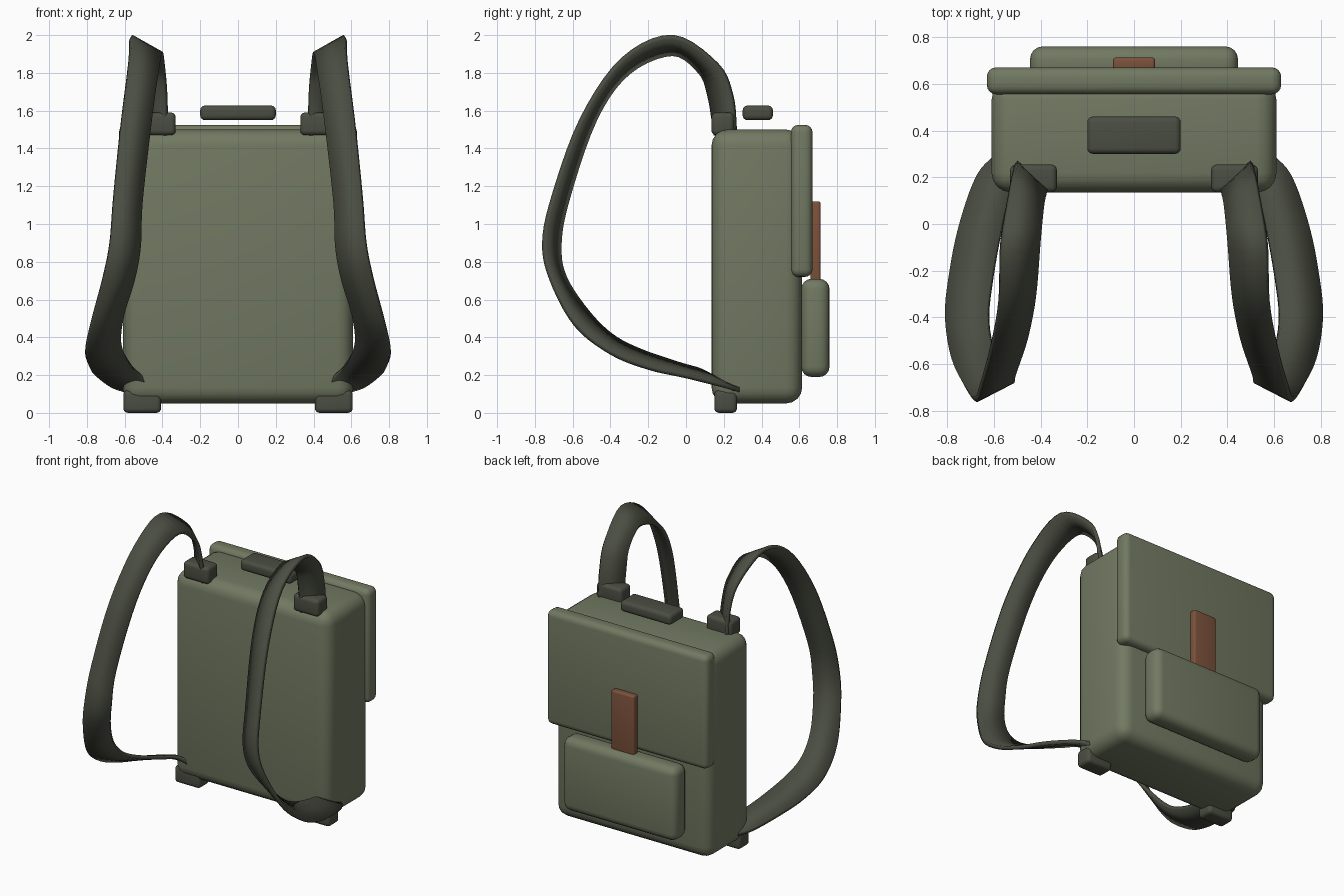
import bpy, bmesh, math
from mathutils import Vector

if "Cube" in bpy.data.objects:
    bpy.data.objects.remove(bpy.data.objects["Cube"])


def material(name, rgb):
    m = bpy.data.materials.new(name)
    m.diffuse_color = (*rgb, 1)
    m.use_nodes = True
    m.node_tree.nodes["Principled BSDF"].inputs["Base Color"].default_value = m.diffuse_color
    return m


GREEN = material("olive canvas", (0.165, 0.19, 0.12))
DARK = material("dark webbing", (0.07, 0.076, 0.055))
BROWN = material("brown leather", (0.205, 0.085, 0.045))


def finish(bm, name, mat, angle):
    bmesh.ops.recalc_face_normals(bm, faces=bm.faces)
    me = bpy.data.meshes.new(name)
    bm.to_mesh(me)
    bm.free()
    me.materials.append(mat)
    ob = bpy.data.objects.new(name, me)
    bpy.context.collection.objects.link(ob)
    bpy.ops.object.select_all(action='DESELECT')
    ob.select_set(True)
    bpy.context.view_layer.objects.active = ob
    bpy.ops.object.shade_smooth_by_angle(angle=math.radians(angle))
    return ob


def box(name, lo, hi, bevel, mat):
    """Rounded box between two corners."""
    bm = bmesh.new()
    bmesh.ops.create_cube(bm, size=1)
    for v in bm.verts:
        v.co = [(a + b) / 2 + c * (b - a) for a, b, c in zip(lo, hi, v.co)]
    bmesh.ops.bevel(bm, geom=bm.edges[:], offset=bevel, segments=4,
                    profile=0.5, affect='EDGES')
    return finish(bm, name, mat, 40)


def spline(pts, steps=5):
    """Catmull-Rom curve through the points."""
    p = [Vector(q) for q in pts]
    p = [2 * p[0] - p[1]] + p + [2 * p[-1] - p[-2]]
    out = []
    for i in range(1, len(p) - 2):
        a, b, c, d = p[i - 1:i + 3]
        for s in range(steps):
            t = s / steps
            out.append(0.5 * (2 * b + (c - a) * t + (2 * a - 5 * b + 4 * c - d) * t * t
                              + (3 * b - a - 3 * c + d) * t ** 3))
    return out + [p[-2]]


# bag
box("body", (-0.61, 0.135, 0.05), (0.61, 0.615, 1.50), 0.085, GREEN)
box("flap", (-0.63, 0.555, 0.72), (0.63, 0.67, 1.525), 0.04, GREEN)
box("pocket", (-0.445, 0.61, 0.19), (0.445, 0.76, 0.71), 0.055, GREEN)
box("closure_tab", (-0.09, 0.66, 0.70), (0.09, 0.712, 1.12), 0.012, BROWN)
box("grab_handle", (-0.20, 0.30, 1.55), (0.20, 0.46, 1.627), 0.025, DARK)

# strap edges: the outer edge runs on a larger loop than the inner edge
OUTER = [(0.50, 0.27, 1.48), (0.50, 0.25, 1.68), (0.52, 0.17, 1.85), (0.56, -0.07, 2.0),
         (0.57, -0.34, 1.88), (0.61, -0.56, 1.56), (0.65, -0.71, 1.15), (0.67, -0.76, 0.9),
         (0.71, -0.72, 0.70), (0.77, -0.59, 0.46), (0.80, -0.40, 0.31), (0.78, -0.2, 0.23),
         (0.74, 0.0, 0.185), (0.67, 0.2, 0.135), (0.60, 0.29, 0.11)]
INNER = [(0.37, 0.165, 1.47), (0.375, 0.13, 1.68), (0.385, 0.08, 1.81), (0.40, -0.07, 1.91),
         (0.42, -0.31, 1.81), (0.455, -0.49, 1.56), (0.505, -0.64, 1.12), (0.515, -0.68, 0.88),
         (0.545, -0.65, 0.71), (0.60, -0.53, 0.53), (0.62, -0.40, 0.40), (0.605, -0.25, 0.32),
         (0.57, -0.05, 0.25), (0.53, 0.10, 0.20), (0.44, 0.17, 0.11)]

for side, label in ((1, "right"), (-1, "left")):
    # flat shoulder strap
    outer, inner = spline(OUTER), spline(INNER)
    mid = [(a + b) / 2 for a, b in zip(outer, inner)]
    bm = bmesh.new()
    rings = []
    for i, (o, n) in enumerate(zip(outer, inner)):
        tangent = mid[min(i + 1, len(mid) - 1)] - mid[max(i - 1, 0)]
        inward = tangent.cross(o - n).normalized()
        if inward.dot(Vector((0.5, -0.1, 0.95)) - mid[i]) < 0:
            inward.negate()
        ring = []
        for q in (o - inward * 0.002, n - inward * 0.002,
                  n + inward * 0.024, o + inward * 0.024):
            ring.append(bm.verts.new((q.x * side, q.y, q.z)))
        rings.append(ring)
    for a, b in zip(rings, rings[1:]):
        for k in range(4):
            bm.faces.new((a[k], a[(k + 1) % 4], b[(k + 1) % 4], b[k]))
    bm.faces.new(rings[0])
    bm.faces.new(rings[-1])
    finish(bm, label + "_strap", DARK, 100)

    # strap anchors
    for part, x, y, z in (("top", 0.43, 0.195, 1.53), ("bottom", 0.507, 0.21, 0.06)):
        c = x * side
        box(f"{label}_{part}_anchor", (c - 0.1, y - 0.06, z - 0.06),
            (c + 0.1, y + 0.06, z + 0.06), 0.025, DARK)
